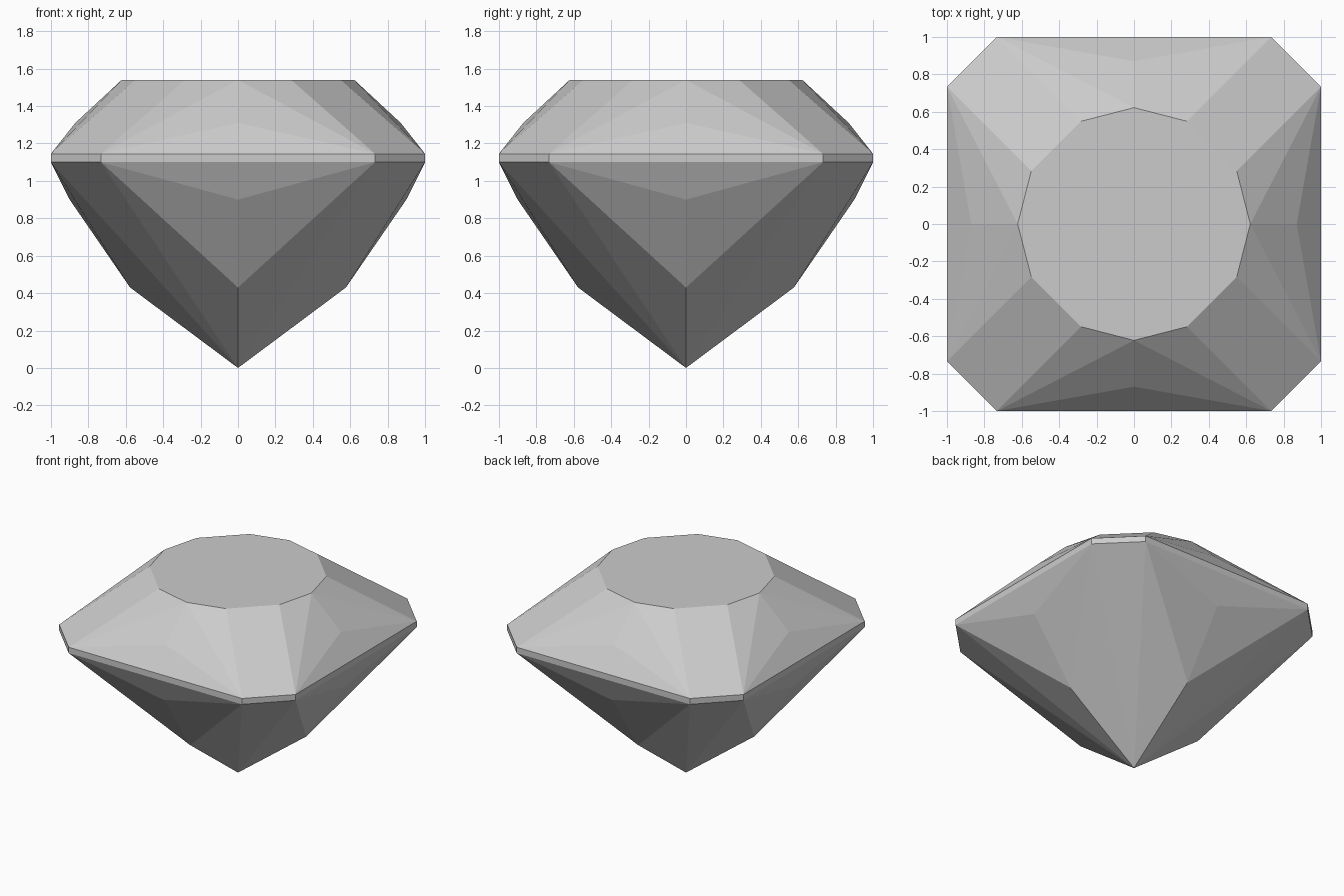
import bpy
import bmesh
from mathutils import Matrix, Vector

cube = bpy.data.objects.get("Cube")
if cube:
    bpy.data.objects.remove(cube, do_unlink=True)

# Single stone colour
stone = bpy.data.materials.new("pale_grey_stone")
stone.use_nodes = True
grey = (0.6, 0.6, 0.6, 1)
stone.diffuse_color = grey
stone.node_tree.nodes["Principled BSDF"].inputs["Base Color"].default_value = grey

# Heights and key points of the front quarter
Z_LOW, Z_GIRDLE, Z_RIM, Z_TABLE = 0.43, 1.10, 1.145, 1.54
CORNER = 0.733
culet = Vector((0, 0, 0))
low_mid = Vector((0, -0.577, Z_LOW))
low_facet = Vector((0, -0.9, 0.9))
girdle_l, girdle_r = (Vector((s * CORNER, -1, Z_GIRDLE)) for s in (-1, 1))
rim_l, rim_r = (Vector((s * CORNER, -1, Z_RIM)) for s in (-1, 1))
crown_facet = Vector((0, -0.87, 1.31))
table_mid = Vector((0, -0.622, Z_TABLE))
table_l, table_r = (Vector((s * 0.284, -0.549, Z_TABLE)) for s in (-1, 1))

bm = bmesh.new()


def turned(points, quarter):
    rot = Matrix.Rotation(quarter * 1.5707963, 3, "Z")
    return [rot @ p for p in points]


def add_face(points):
    bm.faces.new([bm.verts.new(p) for p in points])


# Each quarter: one long side plus the cut corner to its right
table = []
for q in range(4):
    def next_side(p):
        return turned([p], 1)[0]

    facets = [
        # long side of the pavilion
        (girdle_l, low_facet, girdle_r),
        (girdle_l, low_mid, low_facet),
        (low_facet, low_mid, girdle_r),
        (girdle_l, culet, low_mid),
        (low_mid, culet, girdle_r),
        # girdle band
        (girdle_l, girdle_r, rim_r, rim_l),
        # long side of the crown
        (rim_l, rim_r, crown_facet),
        (rim_l, crown_facet, table_mid),
        (crown_facet, rim_r, table_mid),
        (rim_l, table_mid, table_l),
        (rim_r, table_r, table_mid),
        # cut corner: pavilion, girdle and crown
        (girdle_r, culet, next_side(girdle_l)),
        (girdle_r, next_side(girdle_l), next_side(rim_l), rim_r),
        (rim_r, next_side(rim_l), next_side(table_l), table_r),
    ]
    for facet in facets:
        add_face(turned(facet, q))
    table += turned((table_l, table_mid, table_r), q)

# Flat table on top
add_face(table)

bmesh.ops.remove_doubles(bm, verts=bm.verts, dist=0.0005)
bmesh.ops.recalc_face_normals(bm, faces=bm.faces)
mesh = bpy.data.meshes.new("cut_gem")
bm.to_mesh(mesh)
bm.free()
mesh.materials.append(stone)
gem = bpy.data.objects.new("cut_gem", mesh)
bpy.context.collection.objects.link(gem)
